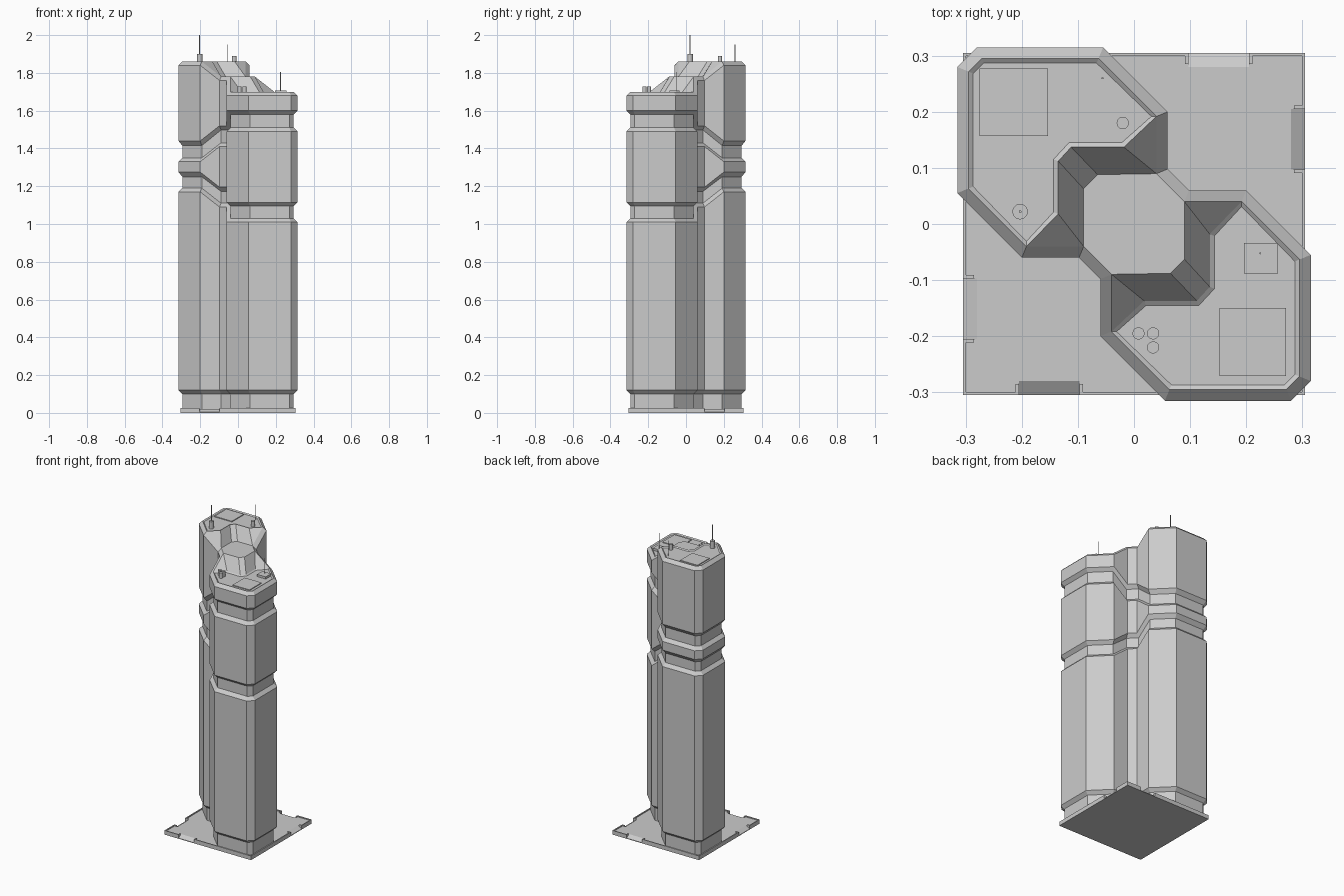
import bpy, bmesh
from mathutils import Vector

cube = bpy.data.objects.get("Cube")
if cube:
    bpy.data.objects.remove(cube)

# Single concrete colour
grey = bpy.data.materials.new("concrete grey")
grey.use_nodes = True
COLOUR = (0.6, 0.6, 0.6, 1)
grey.diffuse_color = COLOUR
grey.node_tree.nodes["Principled BSDF"].inputs["Base Color"].default_value = COLOUR


def finish(name, bm):
    bmesh.ops.recalc_face_normals(bm, faces=bm.faces)
    mesh = bpy.data.meshes.new(name)
    bm.to_mesh(mesh)
    bm.free()
    mesh.materials.append(grey)
    obj = bpy.data.objects.new(name, mesh)
    bpy.context.collection.objects.link(obj)
    return obj


def prism(name, outline, z0, z1):
    bm = bmesh.new()
    face = bm.faces.new([bm.verts.new((x, y, z0)) for x, y in outline])
    ext = bmesh.ops.extrude_face_region(bm, geom=[face], use_keep_orig=True)
    for v in ext["geom"]:
        if isinstance(v, bmesh.types.BMVert):
            v.co.z = z1
    return finish(name, bm)


def box(name, a, b, z0, z1):
    return prism(name, [a, (b[0], a[1]), b, (a[0], b[1])], z0, z1)


def cylinder(name, x, y, radius, z0, z1, sides=12):
    bm = bmesh.new()
    bmesh.ops.create_cone(bm, cap_ends=True, segments=sides, radius1=radius,
                          radius2=radius, depth=z1 - z0)
    bmesh.ops.translate(bm, verts=bm.verts, vec=(x, y, (z0 + z1) / 2))
    return finish(name, bm)


def negated(points):
    return [(-x, -y) for x, y in points]


def inset(points, d):
    """Mitred inward offset of a counter-clockwise outline."""
    pts = [Vector(p) for p in points]
    result = []
    for i, p in enumerate(pts):
        a = (p - pts[i - 1]).normalized()
        b = (pts[(i + 1) % len(pts)] - p).normalized()
        na, nb = Vector((-a.y, a.x)), Vector((-b.y, b.x))
        result.append(p + (na + nb) * d / (1 + na.dot(nb)))
    return result


# Tower outline: tall lobe, then its half-turn copy as the low lobe
lobe = [(.06, .098), (.06, .2), (-.055, .315), (-.28, .315),
        (-.315, .28), (-.315, .055), (-.2, -.06), (-.098, -.06)]
outline = lobe + negated(lobe)
n = len(lobe)


def level(i, tall, low):
    if i % n in (0, n - 1):
        return (tall + low) / 2
    return tall if i < n else low


# Levels: inset, height on tall lobe, height on low lobe
G = 0.02
levels = [(G, .015, .015), (G, .10, .10), (0, .12, .12),
          (0, 1.17, 1.01), (G, 1.19, 1.03), (G, 1.25, 1.095), (0, 1.275, 1.115),
          (0, 1.33, 1.49), (G, 1.35, 1.51), (G, 1.415, 1.58), (0, 1.44, 1.60),
          (0, 1.84, 1.68), (G, 1.86, 1.70)]
TALL, LOW = levels[-1][1:]
MID = (TALL + LOW) / 2

bm = bmesh.new()
rings = []
for d, tall, low in levels:
    rings.append([bm.verts.new((p.x, p.y, level(i, tall, low)))
                  for i, p in enumerate(inset(outline, d))])
for r0, r1 in zip(rings, rings[1:]):
    for i in range(2 * n):
        j = (i + 1) % (2 * n)
        bm.faces.new((r0[i], r0[j], r1[j], r1[i]))
bm.faces.new(rings[0][::-1])

# Roofs: flat lobe tops, slopes to the bridge, and the bridge deck
top = rings[-1]
crest = [(-.135, .018), (-.135, .112), (-.112, .137), (-.018, .137)]
foot = [(-.09, .063), (-.065, .088)]
deck, roofs = [], []
for k, z in ((0, TALL), (1, LOW)):
    t = top[k * n:(k + 1) * n]
    c = [bm.verts.new((x, y, z)) for x, y in (negated(crest) if k else crest)]
    f = [bm.verts.new((x, y, MID)) for x, y in (negated(foot) if k else foot)]
    roofs.append(bm.faces.new(t[1:-1] + c))
    for face in ((t[-2], t[-1], c[0]), (c[0], t[-1], f[0], c[1]), (c[1], f[0], f[1], c[2]),
                 (c[2], f[1], t[0], c[3]), (c[3], t[0], t[1])):
        bm.faces.new(face)
    deck += [t[0], f[1], f[0], t[-1]]
bm.faces.new(deck)
bmesh.ops.recalc_face_normals(bm, faces=bm.faces)

# Low parapet around each roof
bmesh.ops.inset_individual(bm, faces=roofs, thickness=.009)
for roof in roofs:
    for v in roof.verts:
        v.co.z -= .006
finish("tower_body", bm)

# Rooftop equipment
box("tall_roof_hatch", (-.275, .157), (-.153, .277), TALL - .01, TALL - .001)
box("low_roof_hatch", (.152, -.271), (.271, -.15), LOW - .01, LOW - .001)
box("low_roof_unit", (.196, -.088), (.257, -.034), LOW - .01, LOW + .008)
cylinder("mast_base", -.203, .022, .014, TALL - .01, 1.90)
cylinder("mast", -.203, .022, .0025, 1.89, 2.0, 6)
cylinder("tall_roof_vent", -.02, .18, .011, TALL - .01, 1.89)
cylinder("tall_roof_antenna", -.056, .26, .002, TALL - .01, 1.95, 6)
cylinder("low_roof_antenna", .225, -.052, .002, LOW, 1.805, 6)
for i, (x, y) in enumerate([(.008, -.195), (.034, -.195), (.034, -.22)]):
    cylinder(f"low_roof_vent_{i + 1}", x, y, .011, LOW - .01, 1.728)

# Ground plate with a notch in every side
E, N, U0, U1 = .305, .28, -.205, -.097
FLOOR, RIM, W = .02, .026, .006
half = [(-E, -E), (U0, -E), (U0, -N), (U1, -N), (U1, -E),
        (E, -E), (E, -U1), (N, -U1), (N, -U0), (E, -U0)]
prism("ground_plate", half + negated(half), 0, FLOOR)

# Each side: ramp in the notch, rim kerbs, short kerb returns
sides = {"front": lambda u, v: (u, -v), "left": lambda u, v: (v, u),
         "back": lambda u, v: (-u, v), "right": lambda u, v: (-v, -u)}
sides["right"], sides["left"] = (lambda u, v: (v, -u)), (lambda u, v: (-v, u))
for side, at in sides.items():
    bm = bmesh.new()
    ends = []
    for u in (U0, U1):
        ends.append([bm.verts.new((*at(u, v), z)) for v, z in
                     ((N, 0), (E, 0), (E, .004), (N, FLOOR))])
    bm.faces.new(ends[0])
    bm.faces.new(ends[1])
    for i in range(4):
        j = (i + 1) % 4
        bm.faces.new((ends[0][i], ends[0][j], ends[1][j], ends[1][i]))
    finish(f"{side}_ramp", bm)
    kerbs = [(-E, U0, E - W), (U1, E, E - W), (U0 - W, U0, E - .02), (U1, U1 + W, E - .02)]
    for i, (u0, u1, v) in enumerate(kerbs):
        box(f"{side}_kerb_{i + 1}", at(u0, v), at(u1, E), FLOOR - .005, RIM)
